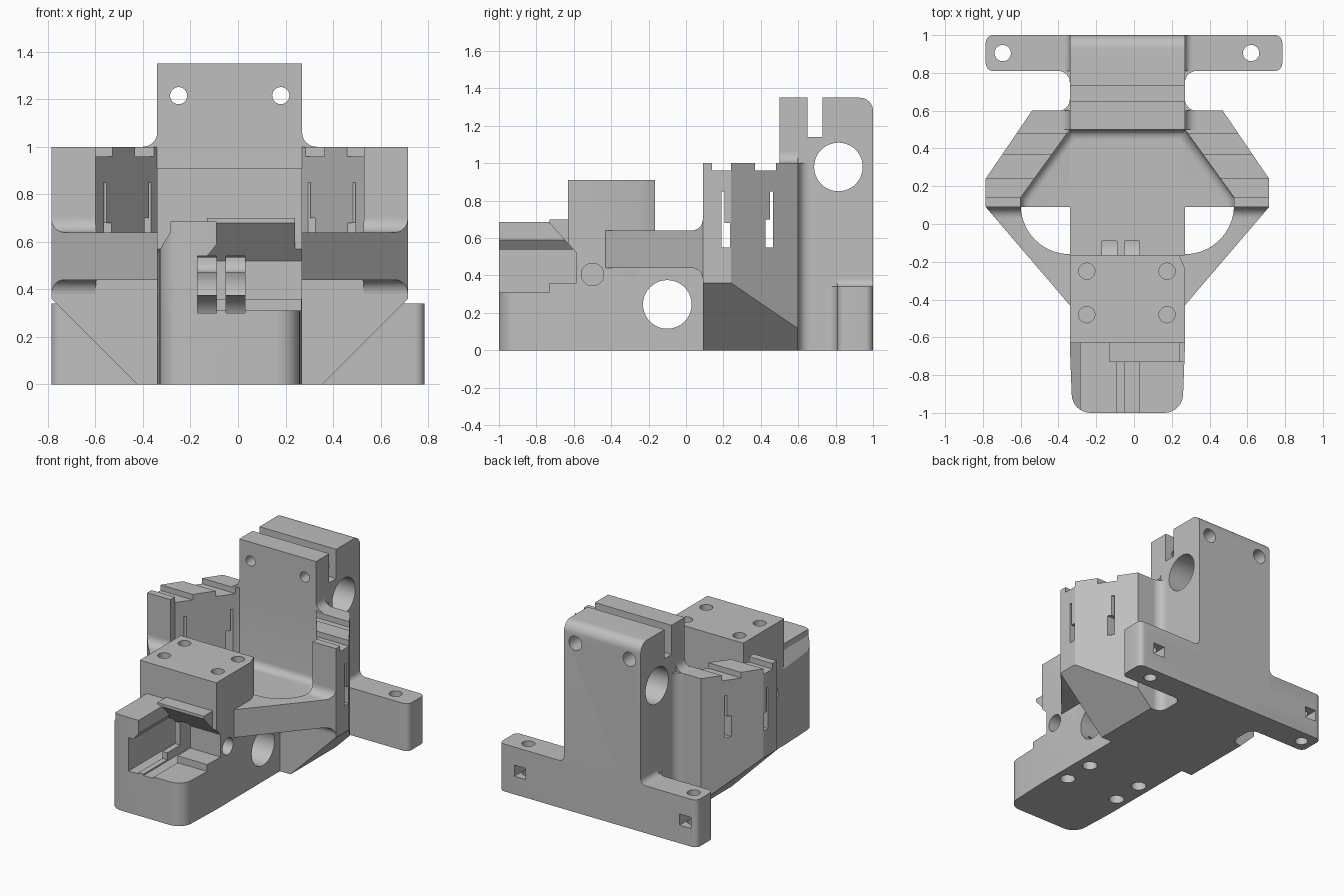
import bpy, bmesh, math

if "Cube" in bpy.data.objects:
    bpy.data.objects.remove(bpy.data.objects["Cube"])

CX = -0.035          # symmetry plane of the bracket
HALF = 0.305         # half width of the central body
LEFT, RIGHT = CX - HALF, CX + HALF

grey = bpy.data.materials.new("light_grey")
grey.use_nodes = True
grey.diffuse_color = (0.52, 0.52, 0.52, 1)
grey.node_tree.nodes["Principled BSDF"].inputs["Base Color"].default_value = (0.52, 0.52, 0.52, 1)


def prism(name, axis, pts, lo, hi, round_edges=None, radius=0.05):
    """Extrude a 2D outline along an axis."""
    def place(a, b, h):
        return {"X": (h, a, b), "Y": (a, h, b), "Z": (a, b, h)}[axis]
    bm = bmesh.new()
    low = [bm.verts.new(place(a, b, lo)) for a, b in pts]
    top = [bm.verts.new(place(a, b, hi)) for a, b in pts]
    bm.faces.new(low)
    bm.faces.new(top)
    n = len(pts)
    for i in range(n):
        j = (i + 1) % n
        bm.faces.new((low[i], low[j], top[j], top[i]))
    bmesh.ops.recalc_face_normals(bm, faces=bm.faces)
    if round_edges:
        edges = [e for e in bm.edges if round_edges(e)]
        bmesh.ops.bevel(bm, geom=edges, offset=radius, segments=6, profile=0.5, affect="EDGES")
    mesh = bpy.data.meshes.new(name)
    bm.to_mesh(mesh)
    bm.free()
    mesh.materials.append(grey)
    ob = bpy.data.objects.new(name, mesh)
    bpy.context.collection.objects.link(ob)
    return ob


def box(name, x, y, z):
    return prism(name, "Z", [(x[0], y[0]), (x[1], y[0]), (x[1], y[1]), (x[0], y[1])], *z)


def arc(a, b, r, start, end, n=8):
    return [(a + r * math.cos(math.radians(start + (end - start) * i / n)),
             b + r * math.sin(math.radians(start + (end - start) * i / n))) for i in range(n + 1)]


def rod(axis, a, b, r, lo, hi):
    return prism("cutter", axis, arc(a, b, r, 0, 360, 40)[:-1], lo, hi)


def sym(pts):
    """Mirror half an outline, given as offsets from the symmetry plane."""
    return [(CX + d, v) for d, v in pts] + [(CX - d, v) for d, v in reversed(pts)]


def boolean(ob, *tools, op="DIFFERENCE"):
    for tool in tools:
        tool.hide_render = True
        mod = ob.modifiers.new("cut", "BOOLEAN")
        mod.operation, mod.object, mod.solver = op, tool, "EXACT"
        bpy.context.view_layer.objects.active = ob
        bpy.ops.object.modifier_apply(modifier=mod.name)
        bpy.data.objects.remove(tool)


def vertical(e):
    return abs(e.verts[0].co.z - e.verts[1].co.z) > 0.1


def nose_plan():
    # tapered plan with round front corners
    return prism("cutter", "Z",
                 [(LEFT, 0.55), (LEFT, -0.64)] + arc(LEFT + 0.11, -0.9, 0.1, 180, 270)
                 + arc(RIGHT - 0.11, -0.9, 0.1, 270, 360) + [(RIGHT, -0.64), (RIGHT, 0.55)], -0.1, 1)


# Central body with the open nose and the raised mounting box
body = prism("central_body", "X",
             [(-1.02, 0), (-1.02, 0.31), (-0.73, 0.31), (-0.73, 0.36), (-0.585, 0.36), (-0.585, 0.52),
              (-0.63, 0.57), (-0.63, 0.91), (-0.165, 0.91), (-0.165, 0.47), (0.5, 0.47), (0.5, 0)],
             LEFT, RIGHT)
boolean(body, nose_plan(), op="INTERSECT")
boolean(body, rod("X", -0.1, 0.245, 0.13, -1, 1))
for x in (-0.25, 0.175):
    for y in (-0.25, -0.48):
        boolean(body, rod("Z", x, y, 0.043, 0.62, 1), rod("Z", x, y, 0.05, -0.1, 0.2))
for x in (LEFT, RIGHT):
    boolean(body, rod("X", -0.5, 0.405, 0.06, x - 0.1, x + 0.1))
boolean(body, prism("cutter", "Z", [(0.235, -0.15), (0.275, -0.25), (0.35, -0.25), (0.35, -0.15)], 0.64, 1))

# Two belt slots running back from the nose
for x in (-0.17, -0.05):
    loop = [(-1.1, 0.30)] + arc(-0.2, 0.42, 0.12, -90, 90, 20) + [(-1.1, 0.54)]
    boolean(body, prism("cutter", "X", loop, x, x + 0.08))

# Tall side wall of the nose
wall = prism("nose_wall", "Y",
             [(LEFT, 0), (LEFT, 0.55), (-0.285, 0.64), (-0.285, 0.685), (-0.09, 0.685), (-0.09, 0.59),
              (-0.13, 0.54), (-0.17, 0.54), (-0.17, 0)], -1.02, -0.585)
boolean(wall, nose_plan(), op="INTERSECT")

# Overhanging lip in front of the box
prism("box_lip", "X", [(-0.73, 0.68), (-0.73, 0.70), (-0.62, 0.70), (-0.62, 0.559)], -0.13, 0.24)

# Wings: hexagonal shell with a deep pocket
wings = prism("wing_shell", "Z", sym([(0.75, 0.09), (0.75, 0.24), (0.505, 0.6)]), 0, 1)
boolean(wings, prism("cutter", "Z", sym([(0.565, 0), (0.565, 0.14), (HALF, 0.5)]), 0.47, 1.1,
                     lambda e: all(v.co.z < 0.5 and v.co.y > -0.01 for v in e.verts)
                     and sum(v.co.y for v in e.verts) > 0.1))
for s in (1, -1):
    under = [(0.39, 0), (0.85, 0.46), (0.85, -0.1), (0.29, -0.1)]
    boolean(wings, prism("cutter", "Y", [(CX + s * d, z) for d, z in under], 0, 0.7))
for y in ((0.14, 0.24), (0.37, 0.48)):
    boolean(wings, box("cutter", (-1, 1), y, (0.96, 1.1)))
for slit in ([(0.19, 0.55), (0.235, 0.55), (0.235, 0.68), (0.205, 0.68), (0.205, 0.85), (0.19, 0.85)],
             [(0.465, 0.55), (0.425, 0.55), (0.425, 0.7), (0.45, 0.7), (0.45, 0.85), (0.465, 0.85)]):
    boolean(wings, prism("cutter", "X", slit, -1, 1))

# Triangular arms bracing the wings to the body
arm_side = ([(-0.5, 0.44)] + arc(0.03, 0.38, 0.06, 90, 0) + arc(0.03, 0.70, 0.06, 0, -90) + [(-0.5, 0.64)])
for s, name in ((1, "left_arm"), (-1, "right_arm")):
    plan = [(HALF, -0.43), (0.75, 0.09), (HALF, 0.09)]
    arm = prism(name, "Z", [(CX + s * d, y) for d, y in plan], 0.3, 0.8)
    boolean(arm, prism("cutter", "X", arm_side, -1, 1), op="INTERSECT")
    boolean(arm, rod("Z", CX + s * HALF, 0.1, 0.26, 0, 1))

# Tall back block with a slot, a bearing hole and two bolt holes
block = prism("back_block", "X",
              [(0.5, 0), (0.5, 1.35), (0.65, 1.35), (0.65, 1.14), (0.73, 1.14), (0.73, 1.35)]
              + arc(0.93, 1.28, 0.07, 90, 0) + [(1, 0)], LEFT, RIGHT)
boolean(block, rod("X", 0.815, 0.98, 0.13, -1, 1))
for x in (-0.25, 0.18):
    boolean(block, rod("Y", x, 1.215, 0.036, 0.4, 0.8), rod("Y", x, 1.215, 0.05, 0.75, 1.1))

# Mounting ears with bolt holes and nut pockets
ears = prism("mounting_ears", "Z", [(-0.785, 0.81), (0.785, 0.81), (0.785, 1), (-0.785, 1)], 0, 0.34,
             vertical, 0.04)
for x in (-0.695, 0.62):
    boolean(ears, rod("Z", x, 0.905, 0.043, -0.1, 0.5),
            box("cutter", (x - 0.045, x + 0.045), (0.86, 1.1), (0.13, 0.21)))

# Concave fillets where wings and ears meet the back block
for s, side in ((1, "left"), (-1, "right")):
    def fillet(name, axis, v, dv, lo, hi, r=0.06):
        curve = arc(HALF + r, v + dv * r, r, 180, 180 + 90 * dv)
        outline = [(HALF - 0.02, v - dv * 0.02), (HALF - 0.02, v + dv * r)] + curve + [(HALF + r, v - dv * 0.02)]
        prism(side + name, axis, [(CX + s * d, w) for d, w in outline], lo, hi)
    fillet("_wing_back_fillet", "Z", 0.6, 1, 0, 1)
    fillet("_ear_front_fillet", "Z", 0.81, -1, 0, 0.34)
    fillet("_wing_top_fillet", "Y", 1.0, 1, 0.5, 0.6)
    fillet("_ear_top_fillet", "Y", 0.34, 1, 0.81, 1, 0.04)

# Smooth the round surfaces, keep edges crisp
for ob in bpy.context.view_layer.objects:
    ob.select_set(ob.type == "MESH")
bpy.context.view_layer.objects.active = body
bpy.ops.object.shade_smooth_by_angle(angle=math.radians(30))
